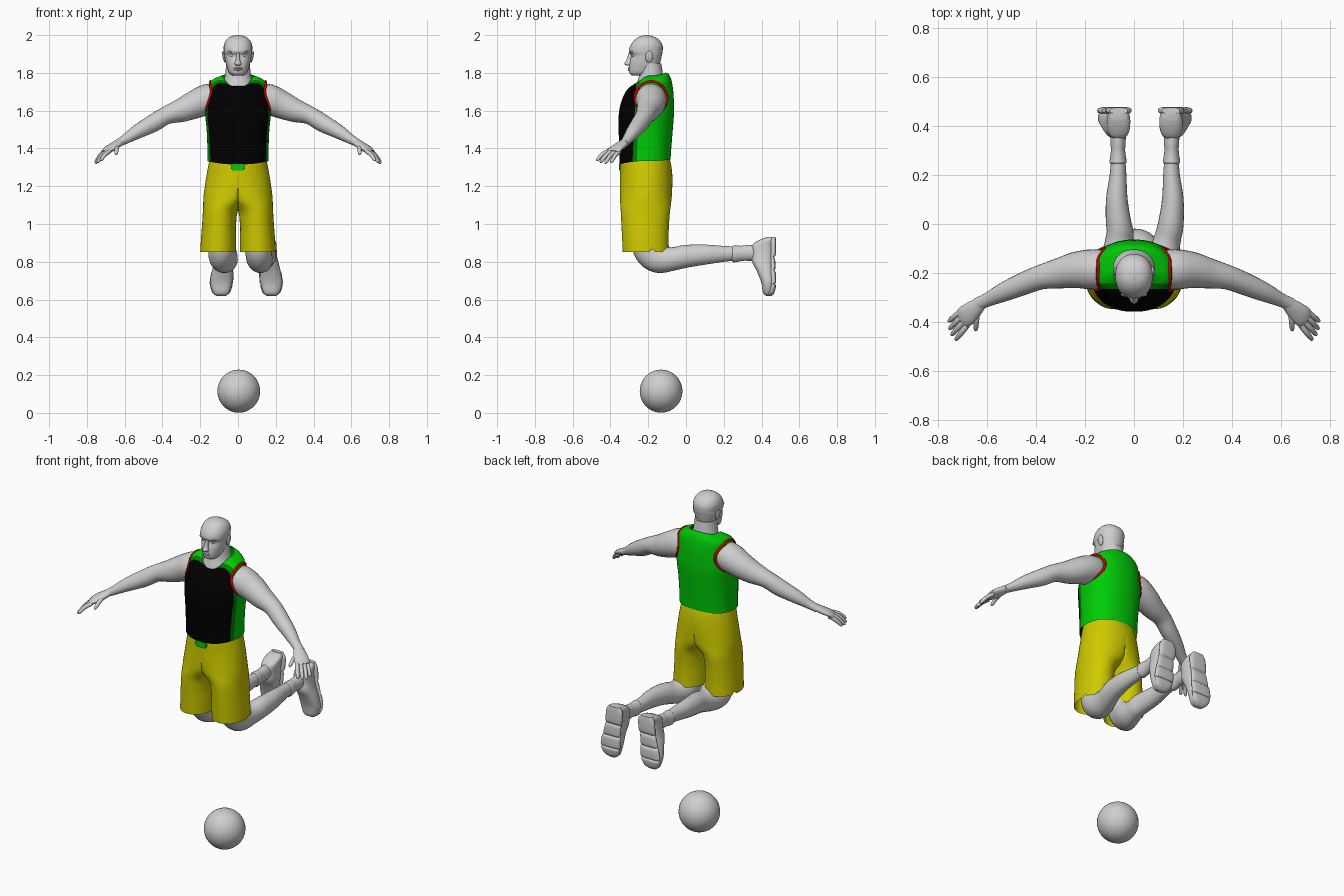
import bpy, bmesh
from math import sin, cos, pi, copysign, radians
from mathutils import Vector, Matrix
from mathutils.bvhtree import BVHTree

cube = bpy.data.objects.get("Cube")
if cube:
    bpy.data.objects.remove(cube)


def material(name, r, g, b):
    m = bpy.data.materials.new(name)
    m.use_nodes = True
    m.diffuse_color = (r, g, b, 1)
    m.node_tree.nodes["Principled BSDF"].inputs["Base Color"].default_value = (r, g, b, 1)
    return m


GREY = material("light grey", .62, .62, .62)
GREEN = material("green", 0, .6, .002)
DARK = material("dark green", 0, .2, .001)
BLACK = material("black", 0, 0, 0)
YELLOW = material("yellow", .62, .59, 0)
RED = material("red", .65, 0, 0)
X, Z = Vector((1, 0, 0)), Vector((0, 0, 1))


def finish(name, bm, mats, angle=50):
    mesh = bpy.data.meshes.new(name)
    bmesh.ops.recalc_face_normals(bm, faces=bm.faces[:])
    for f in bm.faces:
        f.smooth = True
    bm.to_mesh(mesh)
    bm.free()
    for m in mats:
        mesh.materials.append(m)
    mesh.set_sharp_from_angle(angle=radians(angle))
    ob = bpy.data.objects.new(name, mesh)
    bpy.context.scene.collection.objects.link(ob)
    return ob


def spline(rows, steps=4):
    """Smoothly interpolate rows of numbers."""
    width = max(len(r) for r in rows)
    rows = [list(r) + [0] * (width - len(r)) for r in rows]
    out = []
    for i in range(len(rows) - 1):
        a, b, c, d = (rows[max(0, min(len(rows) - 1, i + k))] for k in (-1, 0, 1, 2))
        for j in range(steps):
            t = j / steps
            out.append([q + .5 * t * (r - p + t * (2*p - 5*q + 4*r - s + t * (3*(q - r) + s - p)))
                        for p, q, r, s in zip(a, b, c, d)])
    return out + [rows[-1]]


def bridge(rings, caps=(True, True), closed=False):
    bm = bmesh.new()
    loops = [[bm.verts.new(p) for p in ring] for ring in rings]
    pairs = list(zip(loops, loops[1:])) + ([(loops[-1], loops[0])] if closed else [])
    for a, b in pairs:
        n = len(a)
        for i in range(n):
            bm.faces.new((a[i], a[(i + 1) % n], b[(i + 1) % n], b[i]))
    for use, loop in zip(caps, (loops[0], loops[-1])):
        if use and not closed:
            bm.faces.new(loop)
    return bm


def section(row, sides, power):
    """Level rounded section: height, centre x, half width, front y, back y, front and back lift."""
    z, cx, rx, yf, yb, lf, lb = list(row) + [0] * (7 - len(row))
    ring = []
    for i in range(sides):
        s, c = sin(2 * pi * i / sides), cos(2 * pi * i / sides)
        sx, sy = (copysign(abs(k) ** (2 / power), k) for k in (s, c))
        ring.append(Vector((cx + rx * sx, (yf + yb) / 2 - (yb - yf) / 2 * sy,
                            z + (lf if c > 0 else lb) * c * c)))
    return ring


def loft(rows, sides=32, power=2.0, caps=(True, True)):
    return bridge([section(r, sides, power) for r in spline(rows)], caps)


def tube(rows, side=1, up=Z, sides=16, closed=False):
    """Limb along a path of x, y, z, sideways radius, upward radius."""
    rows = rows if closed else spline(rows)
    pts = [Vector((r[0] * side, r[1], r[2])) for r in rows]
    rings, n = [], len(pts)
    for i, p in enumerate(pts):
        a, b = (pts[i - 1], pts[(i + 1) % n]) if closed else (pts[max(i - 1, 0)], pts[min(i + 1, n - 1)])
        t = (b - a).normalized()
        u = t.cross(up).normalized()
        v = u.cross(t)
        rings.append([p + u * rows[i][3] * cos(2 * pi * k / sides) + v * rows[i][4] * sin(2 * pi * k / sides)
                      for k in range(sides)])
    return bridge(rings, closed=closed)


def ellipsoid(name, loc, size, mat, seg=16, turn=0):
    bm = bmesh.new()
    bmesh.ops.create_uvsphere(bm, u_segments=seg, v_segments=seg // 2, radius=1)
    bm.transform(Matrix.Translation(loc) @ Matrix.Rotation(turn, 4, 'Y') @ Matrix.Diagonal((*size, 1)))
    return finish(name, bm, [mat])


def place_leg(bm, side):
    """Mirror the lower leg; the right one swings inward behind the knee."""
    for v in bm.verts:
        swing = .02 + .068 * min(1, max(0, (v.co.y + .2) / .17))
        if side < 0:
            v.co.x = swing - v.co.x
    return bm


# Ball
ellipsoid("ball", (.004, -.132, .115), (.113, .113, .114), GREY, 40)

# Head and neck
finish("head", loft([
    (1.785, 0, .028, -.285, -.21), (1.80, 0, .046, -.300, -.17), (1.83, 0, .058, -.302, -.145),
    (1.86, 0, .066, -.298, -.135), (1.892, 0, .072, -.290, -.128), (1.912, 0, .075, -.303, -.124),
    (1.945, 0, .075, -.294, -.124), (1.975, 0, .062, -.272, -.142), (1.993, 0, .038, -.245, -.172),
    (2.0, 0, .006, -.215, -.20)], power=2.2), [GREY])
finish("neck", loft([
    (1.68, 0, .10, -.28, -.10), (1.74, 0, .083, -.262, -.108), (1.78, 0, .070, -.25, -.12),
    (1.85, 0, .062, -.245, -.13)]), [GREY])
finish("nose", loft([
    (1.838, 0, .012, -.312, -.28), (1.848, 0, .018, -.326, -.28), (1.87, 0, .011, -.315, -.28),
    (1.905, 0, .008, -.303, -.28)], 12), [GREY])
for i, z in enumerate((1.826, 1.816)):
    ellipsoid(("upper_lip", "lower_lip")[i], (0, -.301, z), (.024, .007, .005), GREY)

# Jersey body, cut along the front panel edges
bm = loft([
    (1.333, 0, .162, -.352, -.082, -.018, .008), (1.40, 0, .162, -.353, -.078), (1.50, 0, .166, -.357, -.07),
    (1.58, 0, .174, -.356, -.064), (1.64, 0, .170, -.345, -.064), (1.70, 0, .160, -.325, -.068, -.01, .01),
    (1.743, 0, .154, -.305, -.078, -.025, .022), (1.768, 0, .128, -.288, -.092, -.038, .026),
    (1.786, 0, .084, -.268, -.106, -.066, .016)], 64, 2.25, (False, False))
slant = Vector((0, 1, -.045))
edges = [Vector((0, y, 1.4)) for y in (-.280, -.258)]
for co in edges:
    bmesh.ops.bisect_plane(bm, geom=bm.verts[:] + bm.edges[:] + bm.faces[:], plane_co=co, plane_no=slant)
for f in bm.faces:
    centre = f.calc_center_median()
    f.material_index = sum((centre - co).dot(slant) < 0 for co in edges)
surface = BVHTree.FromBMesh(bm)
finish("jersey", bm, [GREEN, DARK, BLACK])

# Small green tab at the waist
bm = bmesh.new()
bmesh.ops.create_cube(bm, size=1)
bm.transform(Matrix.Translation((0, -.351, 1.3)) @ Matrix.Diagonal((.074, .009, .034, 1)))
bmesh.ops.bevel(bm, geom=[e for e in bm.edges if abs((e.verts[0].co - e.verts[1].co).y) > .005],
                offset=.008, segments=2, affect='EDGES')
finish("waist_tab", bm, [GREEN])

for side, label in ((1, "left_"), (-1, "right_")):
    # Face details
    ellipsoid(label + "ear", (side * .074, -.195, 1.885), (.008, .02, .032), GREY, turn=side * .2)
    ellipsoid(label + "eye", (side * .03, -.277, 1.892), (.013, .01, .008), GREY)
    ellipsoid(label + "brow", (side * .032, -.286, 1.91), (.022, .011, .006), GREY, turn=-side * .15)

    # Red trim laid on the jersey around the arm
    trim = []
    for i in range(40):
        a = 2 * pi * i / 40
        y, z = -.185 + .085 * cos(a), 1.668 + .087 * sin(a)
        hit = surface.ray_cast(Vector((1, y, z)), -X)[0]
        trim.append((hit.x if hit else .13, y, z, .007, .007))
    finish(label + "armhole_trim", tube(trim, side, X, 8, True), [RED])

    # Arm, palm and fingers
    finish(label + "arm", tube([
        (.09, -.185, 1.675, .07, .068), (.16, -.185, 1.660, .082, .081), (.23, -.187, 1.632, .075, .074),
        (.30, -.20, 1.602, .063, .063), (.38, -.217, 1.575, .05, .048), (.45, -.243, 1.533, .046, .047),
        (.53, -.277, 1.49, .039, .038), (.60, -.31, 1.447, .028, .025), (.64, -.328, 1.425, .027, .02)],
        side, sides=24), [GREY])
    finish(label + "palm", tube([
        (.615, -.317, 1.44, .022, .018), (.65, -.345, 1.417, .036, .02), (.685, -.375, 1.395, .043, .017),
        (.705, -.388, 1.38, .036, .012)], side), [GREY])
    fingers = {"little_finger": ((.70, -.352, 1.385), (.756, -.397, 1.325)),
               "ring_finger": ((.70, -.376, 1.383), (.753, -.428, 1.32)),
               "middle_finger": ((.693, -.397, 1.382), (.744, -.453, 1.325)),
               "index_finger": ((.68, -.413, 1.385), (.727, -.473, 1.335)),
               "thumb": ((.640, -.355, 1.412), (.645, -.435, 1.368))}
    for name, (a, b) in fingers.items():
        a, b = Vector(a), Vector(b)
        rows = [(*(a.lerp(b, t) + Z * .008 * sin(pi * t)), r, r)
                for t, r in ((0, .012), (.5, .0115), (.9, .009), (1, .003))]
        finish(label + name, tube(rows, side, sides=10), [GREY])

    # Half of the shorts, flat at the middle, with a small vent in the outer hem
    rows = spline([
        (1.37, 0, .145, -.335, -.095), (1.32, 0, .155, -.347, -.08), (1.25, .0, .168, -.350, -.072),
        (1.15, .035, .147, -.350, -.075), (1.08, .088, .097, -.346, -.083), (1.0, .1, .090, -.342, -.09),
        (.92, .103, .093, -.338, -.092), (.852, .105, .095, -.335, -.09)])
    rings = [[Vector((side * max(p.x, 0), p.y, p.z)) for p in section(r, 48, 2.05)] for r in rows]
    rings[-1][14].z += .035
    finish(label + "shorts_leg", bridge(rings, (True, False)), [YELLOW])

    # Bent leg and sock
    finish(label + "leg", place_leg(tube([
        (.105, -.215, 1.02, .085, .07), (.106, -.212, .92, .078, .07), (.108, -.195, .855, .08, .07),
        (.116, -.145, .815, .075, .068), (.134, -.07, .815, .062, .056), (.150, 0, .829, .06, .052),
        (.158, .1, .838, .053, .044), (.153, .2, .842, .042, .034), (.152, .30, .845, .034, .026)],
        1, X, 24), side), [GREY])
    finish(label + "sock", place_leg(tube([
        (.153, .243, .842, .035, .027), (.153, .25, .842, .044, .034), (.153, .262, .842, .044, .034),
        (.153, .30, .845, .040, .029), (.153, .33, .847, .042, .031), (.153, .38, .848, .043, .032)],
        1, X, 24), side), [GREY])

    # Shoe with toe down, and its sole
    finish(label + "shoe", place_leg(loft([
        (.62, .177, .02, .425, .45), (.635, .177, .042, .408, .462), (.69, .177, .058, .398, .468),
        (.75, .171, .055, .375, .466), (.80, .161, .051, .35, .464), (.84, .155, .048, .350, .464),
        (.885, .151, .047, .348, .466), (.912, .150, .046, .382, .468), (.93, .150, .034, .425, .468)],
        power=2.5), side), [GREY])
    finish(label + "sole", place_leg(loft([
        (.618, .177, .022, .428, .452), (.636, .177, .046, .432, .468), (.672, .177, .059, .447, .476),
        (.682, .177, .058, .447, .470), (.692, .176, .062, .447, .477), (.74, .171, .059, .447, .476),
        (.752, .169, .055, .447, .468), (.765, .167, .055, .447, .473), (.81, .160, .051, .447, .472),
        (.825, .158, .049, .447, .466), (.84, .154, .052, .447, .476), (.90, .150, .052, .447, .477),
        (.932, .150, .036, .45, .474)], power=3), side), [GREY])
